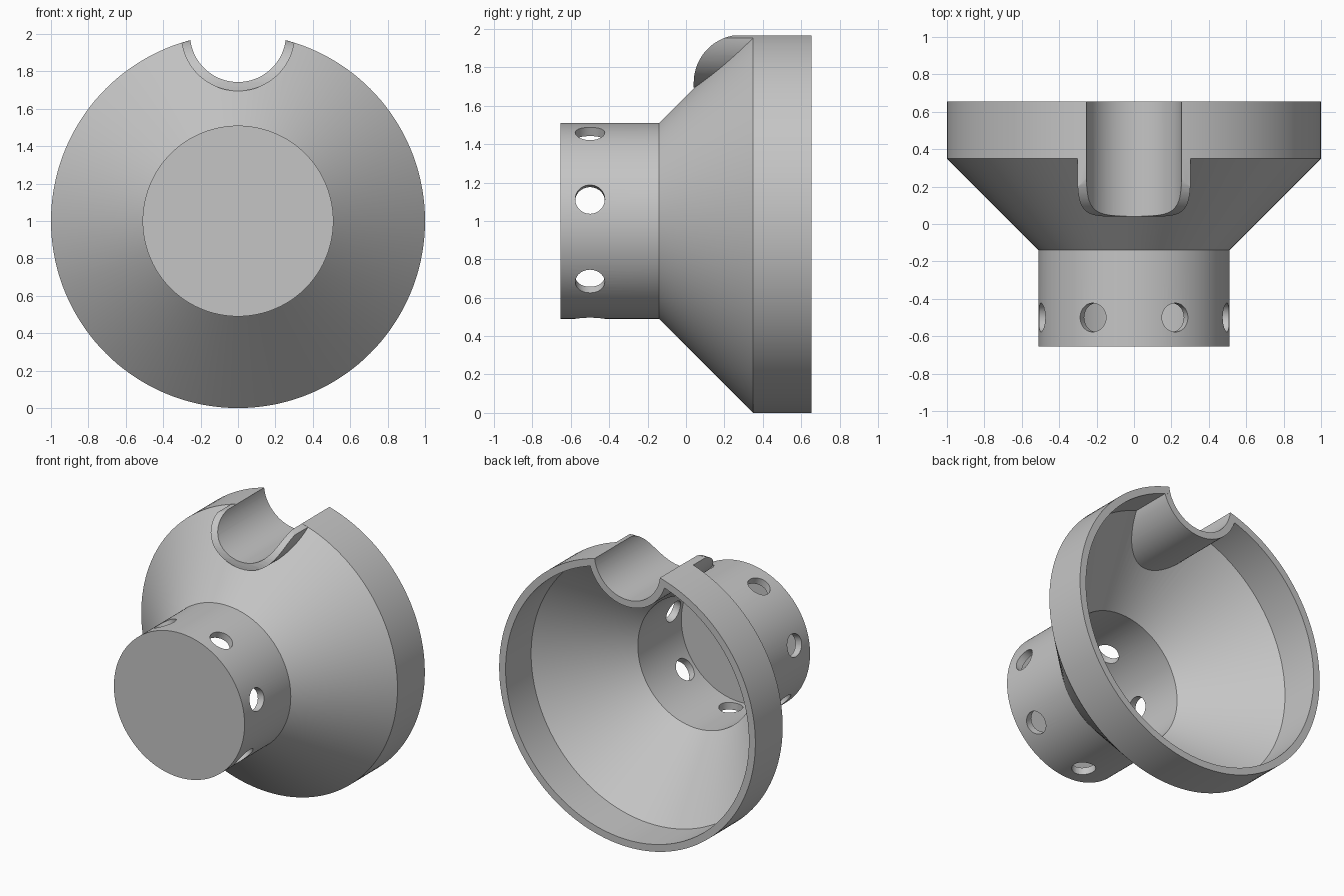
import bpy, bmesh
from math import sin, cos, pi, radians
from mathutils import Matrix, Vector

old = bpy.data.objects.get("Cube")
if old:
    bpy.data.objects.remove(old, do_unlink=True)

grey = bpy.data.materials.new("plain_grey")
grey.use_nodes = True
colour = (0.56, 0.56, 0.56, 1)
grey.diffuse_color = colour
grey.node_tree.nodes["Principled BSDF"].inputs["Base Color"].default_value = colour

AXIS_Z = 1.0      # height of the main axis
GROOVE_Z = 2.0    # height of the groove axis
BACK = 0.655


def finish(bm, name):
    bmesh.ops.remove_doubles(bm, verts=bm.verts, dist=1e-5)
    bmesh.ops.recalc_face_normals(bm, faces=bm.faces)
    mesh = bpy.data.meshes.new(name)
    bm.to_mesh(mesh)
    bm.free()
    obj = bpy.data.objects.new(name, mesh)
    bpy.context.collection.objects.link(obj)
    mesh.materials.append(grey)
    return obj


def add_rod(bm, start, end, radius, sides):
    start, end = Vector(start), Vector(end)
    turn = (end - start).to_track_quat('Z', 'Y').to_matrix().to_4x4()
    bmesh.ops.create_cone(bm, cap_ends=True, segments=sides, radius1=radius, radius2=radius,
                          depth=(end - start).length,
                          matrix=Matrix.Translation((start + end) / 2) @ turn)


def rod(name, z, y0, y1, radius, sides):
    bm = bmesh.new()
    add_rod(bm, (0, y0, z), (0, y1, z), radius, sides)
    return finish(bm, name)


def combine(target, tool, operation):
    mod = target.modifiers.new(operation.lower(), 'BOOLEAN')
    mod.operation = operation
    mod.solver = 'EXACT'
    mod.object = tool
    tool.hide_render = True
    bpy.context.view_layer.objects.active = target
    bpy.ops.object.modifier_apply(modifier=mod.name)
    bpy.data.objects.remove(tool, do_unlink=True)


# Hollow funnel: closed neck, flared cone and open rim
profile = [(0, -BACK), (0.51, -BACK), (0.51, -0.14), (1, 0.35), (1, BACK),
           (0.95, BACK), (0.95, 0.37), (0.46, -0.12), (0.46, -0.605), (0, -0.605)]
bm = bmesh.new()
ring = [bm.verts.new((r, y, AXIS_Z)) for r, y in profile]
edges = [bm.edges.new(pair) for pair in zip(ring, ring[1:])]
bmesh.ops.spin(bm, geom=ring + edges, cent=(0, 0, AXIS_Z), axis=(0, 1, 0),
               angle=2 * pi, steps=144, use_duplicate=False)
body = finish(bm, "funnel_body")

# Groove sleeve, rounded off at its front and trimmed to the rim circle
sleeve = rod("groove_sleeve", GROOVE_Z, 0.04, BACK - 0.0005, 0.305, 96)
bm = bmesh.new()
outline = [(0.8, 1.97), (0.8, 1.5), (0.03, 1.5), (0.03, 1.72)]
outline += [(0.29 - 0.25 * cos(a), 1.72 + 0.25 * sin(a))
            for a in [radians(90 * i / 16) for i in range(17)]]
side = bm.faces.new([bm.verts.new((-0.5, y, z)) for y, z in outline])
grown = bmesh.ops.extrude_face_region(bm, geom=[side])["geom"]
bmesh.ops.translate(bm, vec=(1, 0, 0),
                    verts=[v for v in grown if isinstance(v, bmesh.types.BMVert)])
combine(sleeve, finish(bm, "rounding_cutter"), 'INTERSECT')
combine(sleeve, rod("rim_cutter", AXIS_Z, -0.2, 0.9, 0.9993, 144), 'INTERSECT')
combine(body, sleeve, 'UNION')

# Open groove through the sleeve
combine(body, rod("groove_cutter", GROOVE_Z, -0.3, 0.9, 0.257, 96), 'DIFFERENCE')

# Seven round holes around the neck
bm = bmesh.new()
for i in range(7):
    a = -pi / 2 + 2 * pi * i / 7
    out = Vector((cos(a), 0, sin(a)))
    mid = Vector((0, -0.5, AXIS_Z))
    add_rod(bm, mid + out * 0.38, mid + out * 0.6, 0.077, 40)
combine(body, finish(bm, "hole_cutter"), 'DIFFERENCE')

bpy.ops.object.select_all(action='DESELECT')
body.select_set(True)
bpy.context.view_layer.objects.active = body
bpy.ops.object.shade_smooth_by_angle(angle=radians(25))
